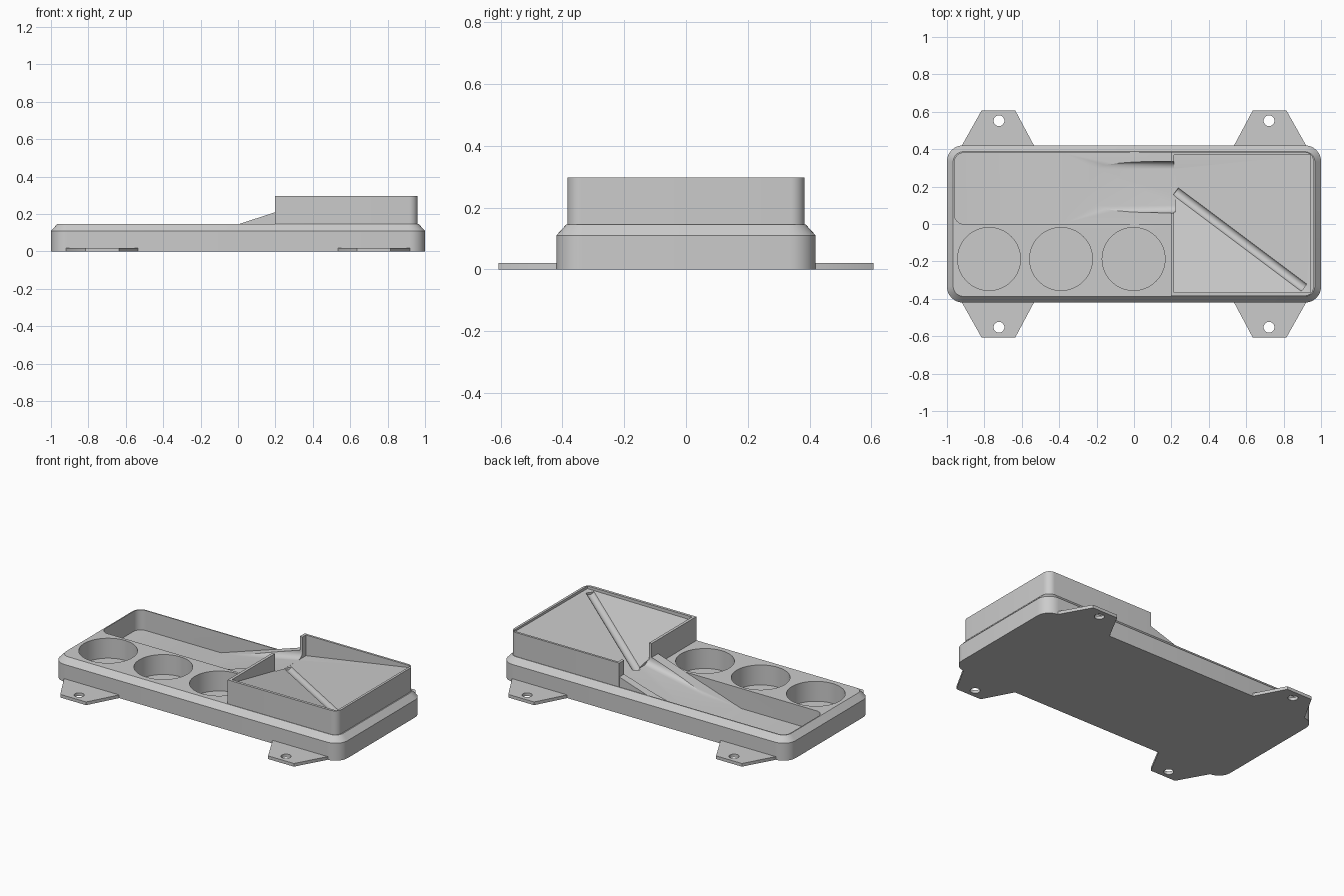
import bpy, bmesh
from math import pi, sin, cos
from mathutils import Vector

if "Cube" in bpy.data.objects:
    bpy.data.objects.remove(bpy.data.objects["Cube"])


def loft(name, rings):
    """Solid through matching rings of points, capped at both ends."""
    bm = bmesh.new()
    loops = [[bm.verts.new(p) for p in ring] for ring in rings]
    for a, b in zip(loops, loops[1:]):
        for i in range(len(a)):
            j = (i + 1) % len(a)
            bm.faces.new((a[i], a[j], b[j], b[i]))
    bm.faces.new(loops[0])
    bm.faces.new(loops[-1])
    bmesh.ops.recalc_face_normals(bm, faces=bm.faces)
    mesh = bpy.data.meshes.new(name)
    bm.to_mesh(mesh)
    bm.free()
    ob = bpy.data.objects.new(name, mesh)
    bpy.context.collection.objects.link(ob)
    return ob


def rounded(x0, x1, y0, y1, radii, z, n=8):
    """Rounded rectangle; radii for corners +x+y, -x+y, -x-y, +x-y."""
    pts = []
    corners = ((x1, y1, -1, -1), (x0, y1, 1, -1), (x0, y0, 1, 1), (x1, y0, -1, 1))
    for k, ((x, y, sx, sy), r) in enumerate(zip(corners, radii)):
        if r == 0:
            pts.append((x, y, z))
            continue
        for i in range(n + 1):
            a = (k + i / n) * pi / 2
            pts.append((x + sx * r + r * cos(a), y + sy * r + r * sin(a), z))
    return pts


def disc(x, y, z, r, n=64):
    return [(x + r * cos(2 * pi * i / n), y + r * sin(2 * pi * i / n), z) for i in range(n)]


def boolean(target, other, op='DIFFERENCE'):
    other.hide_render = True
    m = target.modifiers.new(op, 'BOOLEAN')
    m.operation, m.object, m.solver = op, other, 'EXACT'
    activate(target)
    bpy.ops.object.modifier_apply(modifier=m.name)
    bpy.data.objects.remove(other, do_unlink=True)


def activate(ob):
    bpy.ops.object.select_all(action='DESELECT')
    ob.select_set(True)
    bpy.context.view_layer.objects.active = ob


# Base block with chamfered top edge
base = loft('feeder_tray', [
    rounded(-1, 1, -.42, .42, [.085] * 4, 0),
    rounded(-1, 1, -.42, .42, [.085] * 4, .11),
    rounded(-.967, .967, -.387, .387, [.055] * 4, .146)])

# Long tray pocket
boolean(base, loft('pocket_cutter', [
    rounded(-.96, .25, 0, .38, [0, .05, .05, 0], z) for z in (.02, .3)]))

# Three round cups
for x in (-.775, -.39, -.002):
    boolean(base, loft('cup_cutter', [disc(x, -.187, z, .168) for z in (.02, .3)]))

# Ramp rising from the pocket floor to the hopper
side = [(-.385, .02), (.26, .2296), (.26, .01), (-.385, .01)]
boolean(base, loft('ramp', [[(x, y, z) for x, z in side] for y in (-.003, .383)]), 'UNION')

# Hopper box
boolean(base, loft('hopper', [
    rounded(.197, .96, -.384, .384, [.045, 0, 0, .045], z) for z in (.008, .297)]), 'UNION')

# Hopper funnel: two planes meeting in a diagonal valley
P, Q = Vector((.215, .18, .165)), Vector((.945, -.367, .28))
A, B = Vector((.215, -.367, .275)), Vector((.945, .37, .285))
n = (Q - P).cross(B - P)
C = Vector((.215, .37, 0))
C.z = P.z - (n.x * (C.x - P.x) + n.y * (C.y - P.y)) / n.z
bm = bmesh.new()
low = [bm.verts.new(p) for p in (A, Q, B, C, P)]
top = [bm.verts.new((p.x, p.y, .5)) for p in (A, Q, B, C, P)]
a, q, b, c, p = low
bm.faces.new((a, q, p))
bm.faces.new((q, b, c, p))
bm.faces.new(top)
for i in range(5):
    j = (i + 1) % 5
    bm.faces.new((low[i], low[j], top[j], top[i]))
bmesh.ops.recalc_face_normals(bm, faces=bm.faces)
mesh = bpy.data.meshes.new('funnel_cutter')
bm.to_mesh(mesh)
bm.free()
funnel = bpy.data.objects.new('funnel_cutter', mesh)
bpy.context.collection.objects.link(funnel)
boolean(base, funnel)

# Rounded groove along the valley
d = (Q - P).normalized()
u = d.cross(Vector((0, 0, 1))).normalized()
w = u.cross(d)
ends = (P + w * .012 + d * .01, Q + w * .012 - d * .045)
boolean(base, loft('groove_cutter', [
    [e + .026 * (u * cos(i * pi / 12) + w * sin(i * pi / 12)) for i in range(24)] for e in ends]))


# Chute channel through the hopper wall and down the ramp
def chute(x, z, r=.04, y0=.06, y1=.335):
    pts = [(x, y1, .45), (x, y0, .45)]
    for cy, start in ((y0 + r, pi), (y1 - r, 1.5 * pi)):
        for i in range(7):
            t = start + i * pi / 12
            pts.append((x, cy + r * cos(t), z + r + r * sin(t)))
    return pts


boolean(base, loft('chute_cutter', [chute(.222, .167), chute(-.35, .05)]))

# Four mounting tabs with screw holes
outline = [(.53, .40), (.535, .42), (.635, .607), (.815, .607), (.92, .42), (.92, .40)]
tab = loft('mounting_tabs', [[(x, y, z) for x, y in outline] for z in (0, .02)])
boolean(tab, loft('hole_cutter', [disc(.722, .552, z, .029, 32) for z in (-.1, .1)]))
mirror = tab.modifiers.new('mirror', 'MIRROR')
mirror.use_axis = (True, True, False)
mirror.use_clip = False
mirror.use_mirror_merge = False
activate(tab)
bpy.ops.object.modifier_apply(modifier=mirror.name)

for ob in (base, tab):
    activate(ob)
    bpy.ops.object.shade_smooth_by_angle(angle=pi / 6)
